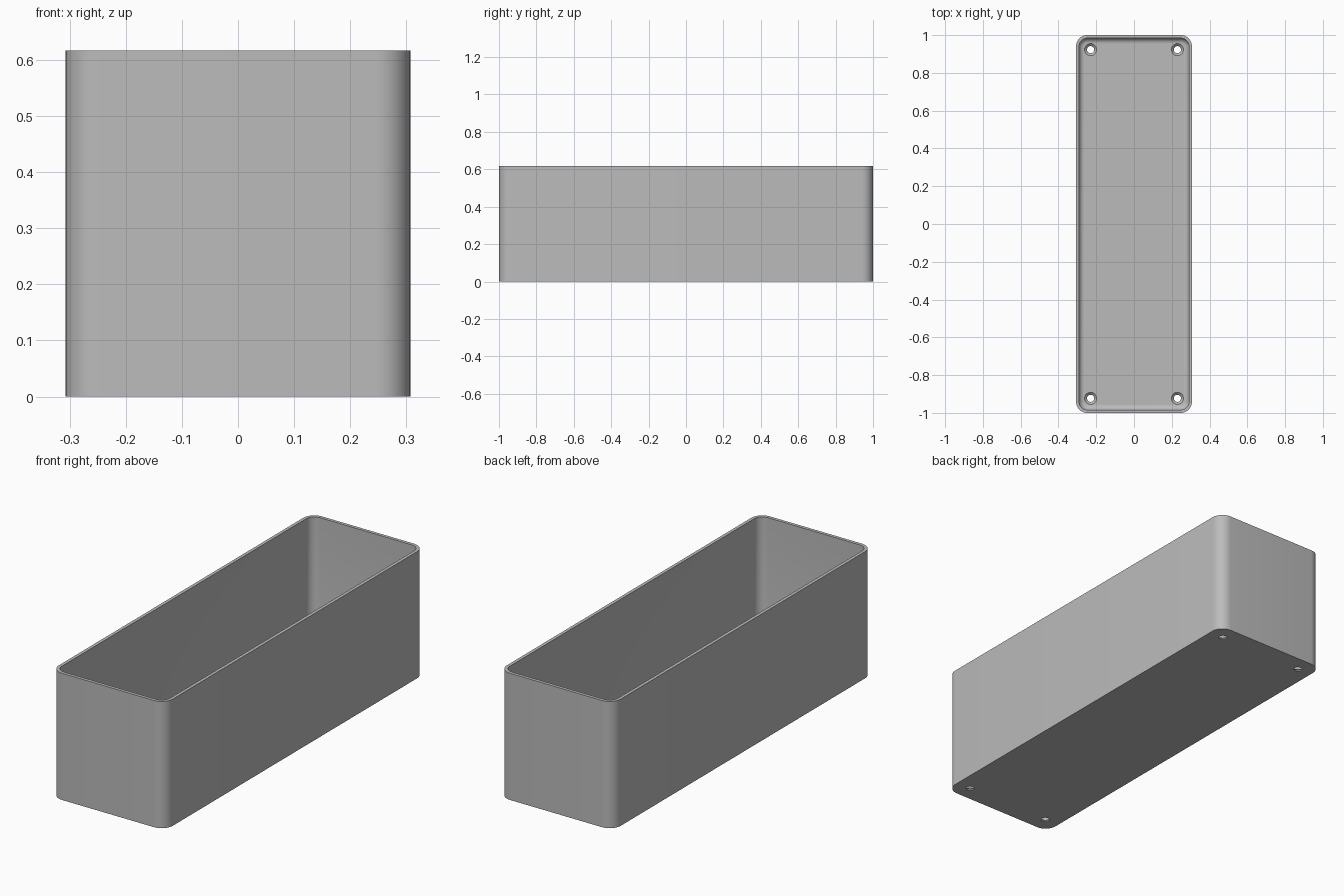
import bpy, bmesh, math

cube = bpy.data.objects.get("Cube")
if cube:
    bpy.data.objects.remove(cube, do_unlink=True)

HALF_X, HALF_Y, HEIGHT = 0.307, 1.0, 0.617
CORNER, WALL, FLOOR, FILLET = 0.06, 0.016, 0.018, 0.028
HOLE_X, HOLE_Y = 0.23, 0.923
STEPS = 10

grey = bpy.data.materials.new("plain grey")
grey.use_nodes = True
colour = (0.5, 0.5, 0.5, 1)
grey.diffuse_color = colour
grey.node_tree.nodes["Principled BSDF"].inputs["Base Color"].default_value = colour


def ring(bm, inset, z):
    """Rounded rectangle of vertices, inset from the outer wall."""
    radius = max(CORNER - inset, 0.008)
    cx, cy = HALF_X - inset - radius, HALF_Y - inset - radius
    verts = []
    for q, (sx, sy) in enumerate(((1, 1), (-1, 1), (-1, -1), (1, -1))):
        for i in range(STEPS + 1):
            a = (q + i / STEPS) * math.pi / 2
            verts.append(bm.verts.new((sx * cx + radius * math.cos(a),
                                       sy * cy + radius * math.sin(a), z)))
    return verts


def loft(bm, rings):
    """Join successive rings and cap both ends."""
    for a, b in zip(rings, rings[1:]):
        n = len(a)
        for i in range(n):
            j = (i + 1) % n
            bm.faces.new((a[i], a[j], b[j], b[i]))
    bm.faces.new(rings[0][::-1])
    bm.faces.new(rings[-1])


def make_object(name, bm):
    bmesh.ops.recalc_face_normals(bm, faces=bm.faces)
    mesh = bpy.data.meshes.new(name)
    bm.to_mesh(mesh)
    bm.free()
    mesh.materials.append(grey)
    obj = bpy.data.objects.new(name, mesh)
    bpy.context.collection.objects.link(obj)
    return obj


# Open box: outer wall, rim, inner wall, filleted floor
bm = bmesh.new()
profile = [(0, 0), (0, HEIGHT), (WALL, HEIGHT)]
for i in range(7):
    a = i / 6 * math.pi / 2
    profile.append((WALL + FILLET * (1 - math.cos(a)),
                    FLOOR + FILLET * (1 - math.sin(a))))
loft(bm, [ring(bm, inset, z) for inset, z in profile])
box = make_object("open_box", bm)

# Countersunk screw holes in the floor corners
bm = bmesh.new()
for sx in (-1, 1):
    for sy in (-1, 1):
        rings = []
        for r, z in ((0.019, -0.02), (0.019, 0.006), (0.032, FLOOR), (0.032, 0.06)):
            rings.append([bm.verts.new((sx * HOLE_X + r * math.cos(k * math.pi / 16),
                                        sy * HOLE_Y + r * math.sin(k * math.pi / 16), z))
                          for k in range(32)])
        loft(bm, rings)
cutter = make_object("screw_hole_cutter", bm)
cutter.hide_render = True

cut = box.modifiers.new("screw_holes", 'BOOLEAN')
cut.operation = 'DIFFERENCE'
cut.solver = 'EXACT'
cut.object = cutter
bpy.ops.object.select_all(action='DESELECT')
box.select_set(True)
bpy.context.view_layer.objects.active = box
bpy.ops.object.modifier_apply(modifier=cut.name)
bpy.data.objects.remove(cutter, do_unlink=True)
bpy.ops.object.shade_smooth_by_angle(angle=math.radians(30))
